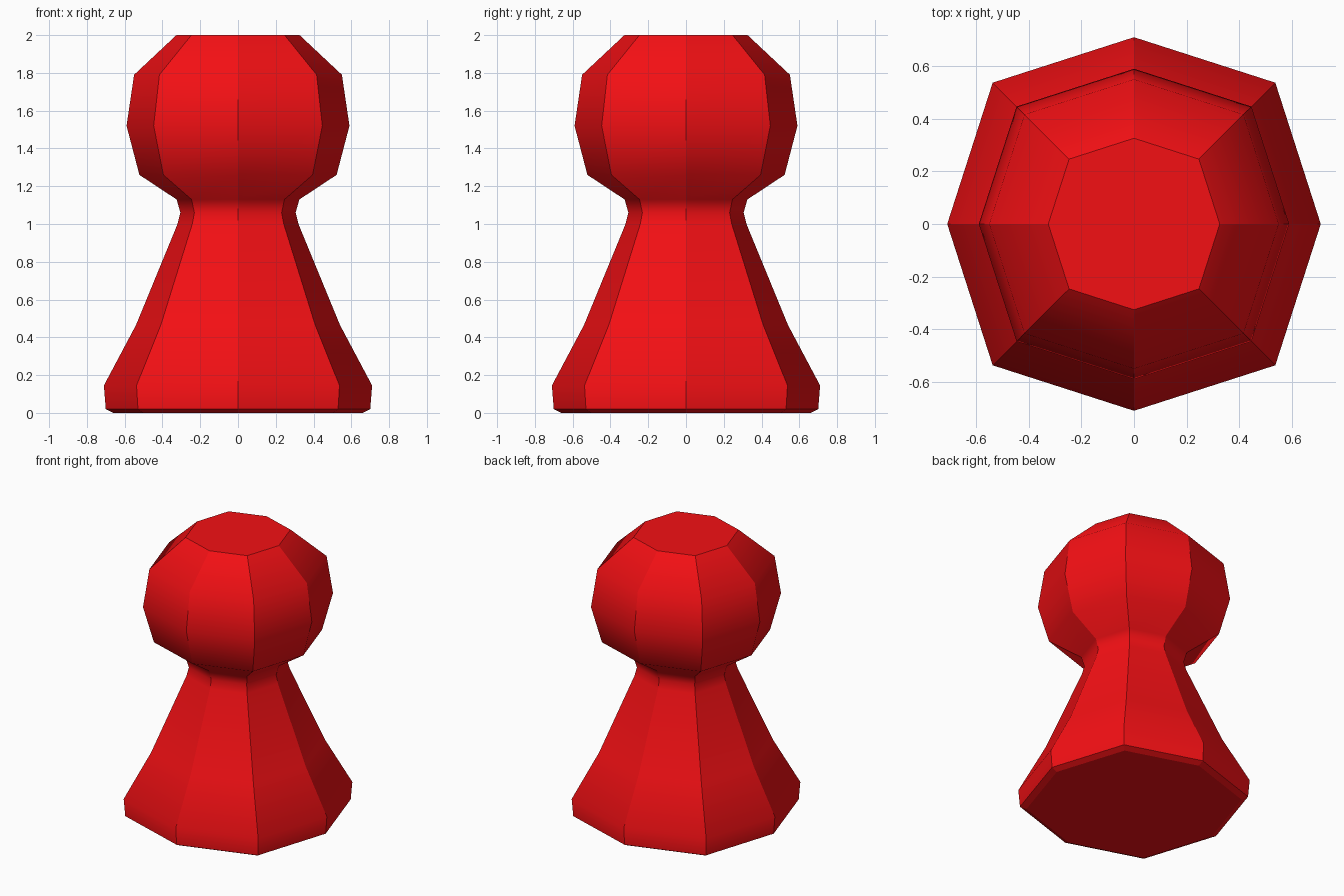
import bpy, bmesh, math

if "Cube" in bpy.data.objects:
    bpy.data.objects.remove(bpy.data.objects["Cube"])

# Half-profile (radius, height) from base to crown
PROFILE = [(0.66, 0.0), (0.70, 0.02), (0.71, 0.145), (0.54, 0.465),
           (0.32, 1.0), (0.305, 1.06), (0.325, 1.13), (0.522, 1.26),
           (0.59, 1.52), (0.55, 1.79), (0.326, 2.0)]
SIDES = 8
DIAGONAL = 1.07  # diagonal corners sit slightly further out

bm = bmesh.new()


def ring(radius, z):
    verts = []
    for i in range(SIDES):
        a = 2 * math.pi * i / SIDES
        r = radius * (DIAGONAL if i % 2 else 1.0)
        verts.append(bm.verts.new((r * math.cos(a), r * math.sin(a), z)))
    return verts


# Octagonal body, neck and head as one skin
rings = [ring(r, z) for r, z in PROFILE]
for low, high in zip(rings, rings[1:]):
    for i in range(SIDES):
        j = (i + 1) % SIDES
        bm.faces.new((low[i], low[j], high[j], high[i])).smooth = True

# Flat underside and crown
bm.faces.new(rings[0][::-1])
bm.faces.new(rings[-1])

# Crisp ridges and rims, soft shading along each panel
rims = [set(rings[k]) for k in (0, 1, -1)]
for e in bm.edges:
    a, b = e.verts
    is_ridge = abs(a.co.z - b.co.z) > 1e-5
    is_rim = any(a in rim and b in rim for rim in rims)
    e.smooth = not (is_ridge or is_rim)

mesh = bpy.data.meshes.new("pawn_body")
bm.to_mesh(mesh)
bm.free()
pawn = bpy.data.objects.new("pawn_body", mesh)
bpy.context.collection.objects.link(pawn)

red = bpy.data.materials.new("red")
red.diffuse_color = (0.9, 0.005, 0.007, 1.0)
red.use_nodes = True
red.node_tree.nodes["Principled BSDF"].inputs["Base Color"].default_value = red.diffuse_color
mesh.materials.append(red)
